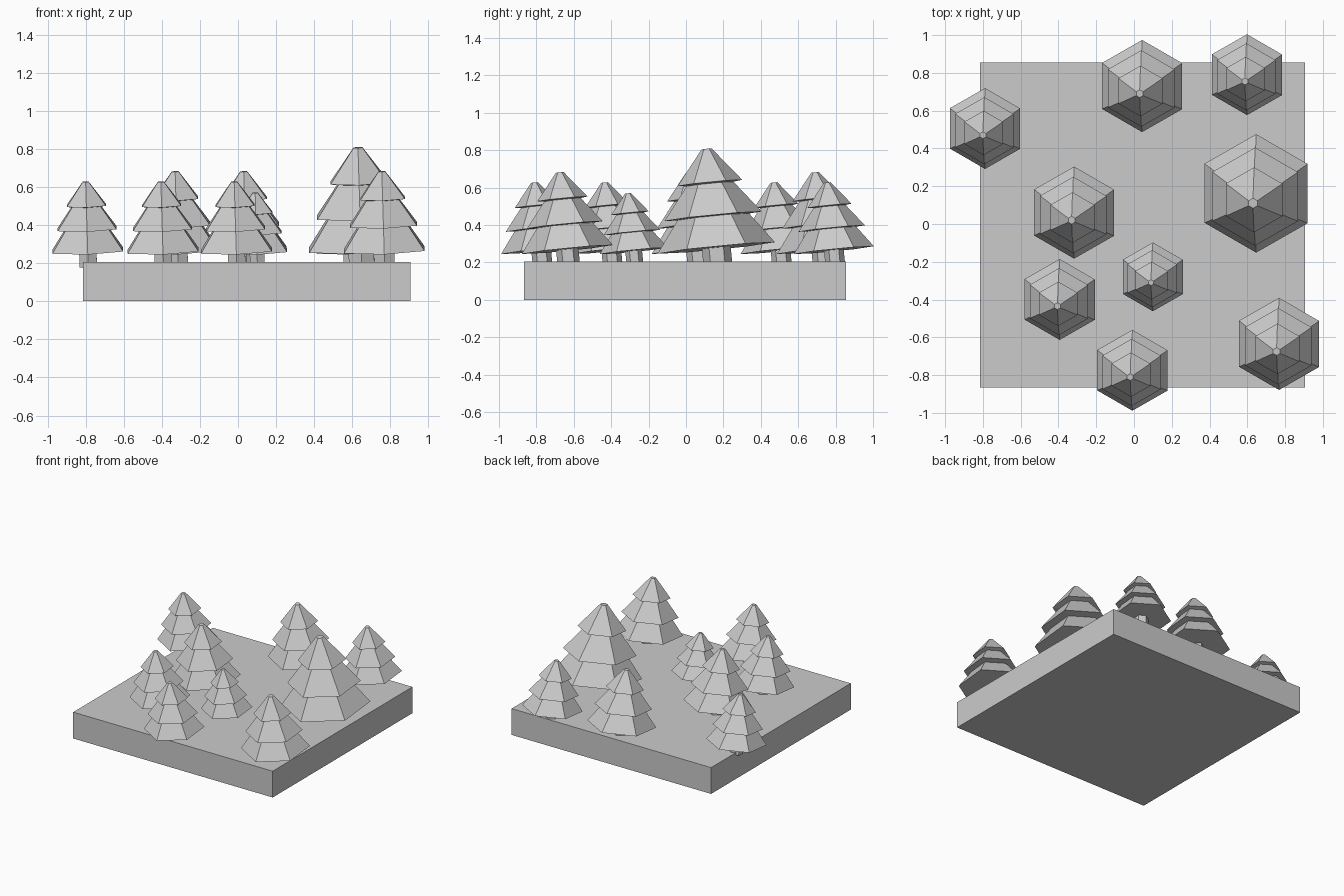
import bpy, bmesh, math
from mathutils import Matrix, Vector

if "Cube" in bpy.data.objects:
    bpy.data.objects.remove(bpy.data.objects["Cube"])

# Slab of ground
bpy.ops.mesh.primitive_cube_add(size=1, location=(0.045, -0.005, 0.1025))
slab = bpy.context.object
slab.name = "ground_slab"
slab.scale = (1.72, 1.72, 0.205)

# Unit tree outlines (radius, height), rim radius 1
FOLIAGE = [(0, 0.12), (1.0, 0.12), (0.61, 0.65), (0.83, 0.66),
           (0.40, 1.21), (0.55, 1.23), (0.085, 1.81), (0, 1.81)]
TRUNK = [(0, -0.28), (0.245, -0.28), (0.245, 0.2), (0, 0.2)]
SIDES = 6


def turned_mesh(name, profile):
    """Six-sided turning of a closed outline, corners on the y axis."""
    bm = bmesh.new()
    rings = []
    for r, z in profile:
        if r == 0:
            rings.append([bm.verts.new((0, 0, z))])
        else:
            rings.append([bm.verts.new((r * math.cos(a), r * math.sin(a), z))
                          for a in (math.pi / 2 + math.tau * i / SIDES
                                    for i in range(SIDES))])
    for low, high in zip(rings, rings[1:]):
        for i in range(SIDES):
            j = (i + 1) % SIDES
            if len(low) == 1:
                bm.faces.new((low[0], high[j], high[i]))
            elif len(high) == 1:
                bm.faces.new((low[i], low[j], high[0]))
            else:
                bm.faces.new((low[i], low[j], high[j], high[i]))
    bmesh.ops.recalc_face_normals(bm, faces=bm.faces)
    mesh = bpy.data.meshes.new(name)
    bm.to_mesh(mesh)
    bm.free()
    return mesh


foliage = turned_mesh("tree_foliage", FOLIAGE)
trunk = turned_mesh("tree_trunk", TRUNK)

# Trees: tip x, tip y, rim radius; all lean the same slight way
TREES = [(-0.80, 0.47, 0.215), (0.03, 0.69, 0.245), (0.587, 0.755, 0.215),
         (0.63, 0.11, 0.315), (-0.33, 0.02, 0.245), (-0.405, -0.435, 0.215),
         (0.09, -0.31, 0.183), (-0.02, -0.81, 0.215), (0.755, -0.675, 0.245)]
lean = (Matrix.Rotation(math.radians(5.6), 4, 'X')
        @ Matrix.Rotation(math.radians(-1.8), 4, 'Y'))
for n, (x, y, r) in enumerate(TREES, 1):
    tip = lean @ Vector((0, 0, 1.81 * r))
    place = Matrix.Translation((x - tip.x, y - tip.y, 0.24)) @ lean @ Matrix.Scale(r, 4)
    for mesh in (foliage, trunk):
        ob = bpy.data.objects.new(f"{mesh.name}_{n}", mesh)
        bpy.context.collection.objects.link(ob)
        ob.matrix_world = place
